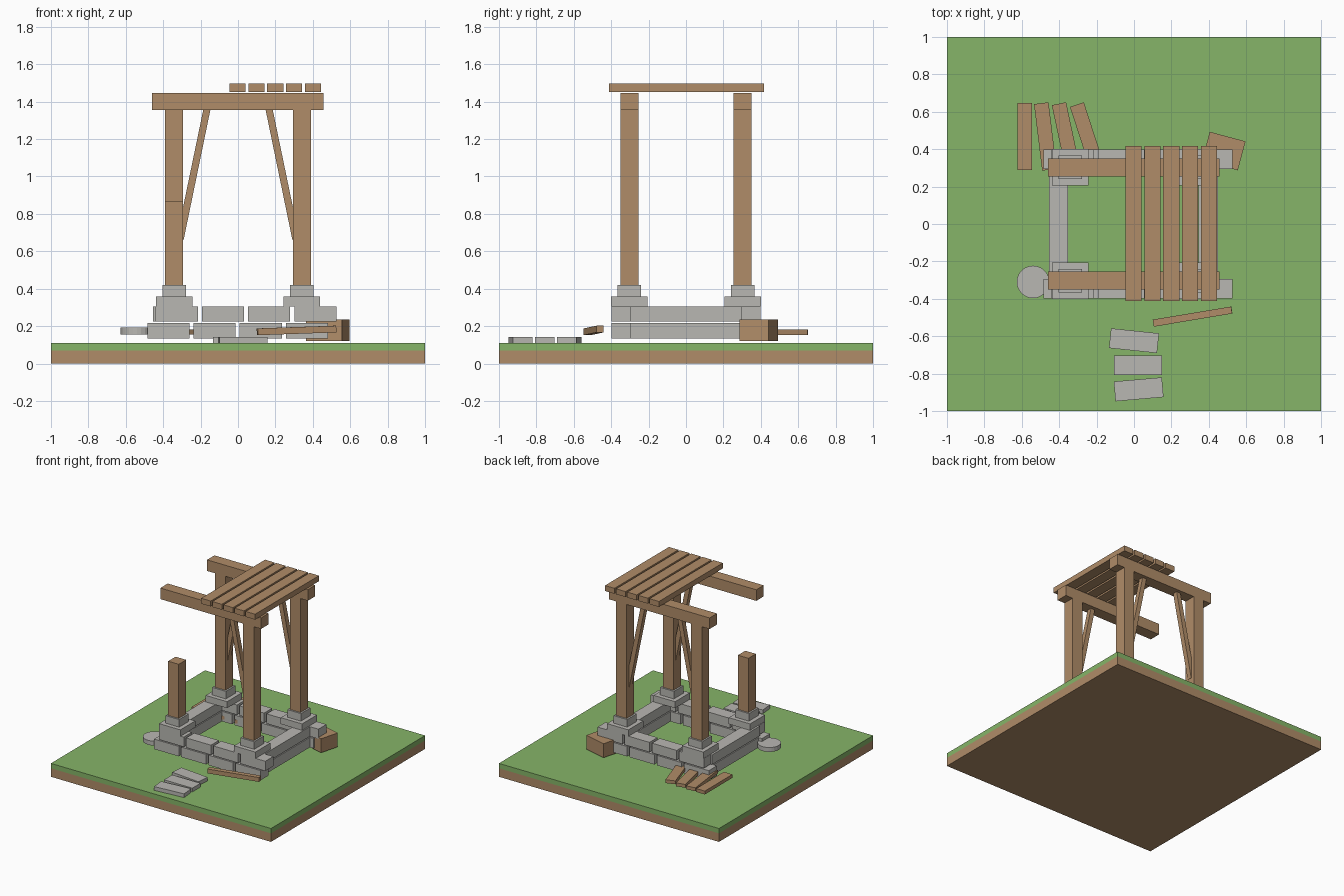
import bpy, bmesh, math
from mathutils import Matrix, Vector, Euler

if "Cube" in bpy.data.objects:
    bpy.data.objects.remove(bpy.data.objects["Cube"])


def material(name, rgb):
    m = bpy.data.materials.new(name)
    m.diffuse_color = (*rgb, 1)
    m.use_nodes = True
    m.node_tree.nodes["Principled BSDF"].inputs["Base Color"].default_value = m.diffuse_color
    return m


WOOD = material("wood", (0.434, 0.264, 0.140))
STONE = material("stone", (0.485, 0.477, 0.448))
GRASS = material("grass_green", (0.238, 0.462, 0.138))
DIRT = material("dirt_brown", (0.434, 0.264, 0.140))


def finish(name, bm, mat):
    bmesh.ops.recalc_face_normals(bm, faces=bm.faces)
    me = bpy.data.meshes.new(name)
    bm.to_mesh(me)
    bm.free()
    me.materials.append(mat)
    ob = bpy.data.objects.new(name, me)
    bpy.context.collection.objects.link(ob)
    return ob


def block(name, center, size, mat, rot=0, tilt=0):
    """Box by centre and size, turned about z and tilted along its length (degrees)."""
    bm = bmesh.new()
    bmesh.ops.create_cube(bm, size=1)
    bmesh.ops.scale(bm, vec=size, verts=bm.verts)
    r = Euler((0, math.radians(tilt), math.radians(rot))).to_matrix().to_4x4()
    bmesh.ops.transform(bm, matrix=Matrix.Translation(center) @ r, verts=bm.verts)
    return finish(name, bm, mat)


def span(name, x, y, z, mat):
    """Box by its min and max on each axis."""
    return block(name, [(a + b) / 2 for a, b in (x, y, z)],
                 [b - a for a, b in (x, y, z)], mat)


# ground slab
span("dirt_base", (-1, 1), (-1, 1), (0, 0.07), DIRT)
span("grass_top", (-1, 1), (-1, 1), (0.07, 0.11), GRASS)

# stone walls: two staggered courses, gaps between the front and back stones
for course, (start, z) in enumerate([(-0.485, (0.135, 0.217)), (-0.44, (0.225, 0.305))]):
    for label, y in (("front", -0.345), ("back", 0.345)):
        for i in range(4):
            x0 = start + i * 0.247
            span(f"{label}_wall_stone", (x0, x0 + 0.225), (y - 0.052, y + 0.052), z, STONE)
    for label, x in (("left", -0.403), ("right", 0.397)):
        span(f"{label}_wall_course", (x - 0.051, x + 0.051), (-0.31, 0.31), z, STONE)

# corner footings, posts and braces
for sx in (-1, 1):
    for sy in (-1, 1):
        x, y = sx * 0.341, sy * 0.303
        span("corner_slab", (x - 0.097, x + 0.097), (y - 0.097, y + 0.097), (0.305, 0.358), STONE)
        span("post_cap", (x - 0.062, x + 0.062), (y - 0.062, y + 0.062), (0.358, 0.42), STONE)
        broken = sx < 0 and sy < 0
        top = 0.865 if broken else 1.356
        span("broken_post" if broken else "post", (x - 0.048, x + 0.048),
             (y - 0.048, y + 0.048), (0.42, top), WOOD)
        if not broken:
            bm = bmesh.new()
            profile = [(0.147, 1.36), (0.185, 1.36), (0.33, 0.66), (0.291, 0.66)]
            face = bm.faces.new([bm.verts.new((sx * px, y - 0.02, pz)) for px, pz in profile])
            ext = bmesh.ops.extrude_face_region(bm, geom=[face])
            bmesh.ops.translate(bm, vec=(0, 0.04, 0), verts=[
                v for v in ext["geom"] if isinstance(v, bmesh.types.BMVert)])
            finish("brace", bm, WOOD)

# roof beams and remaining roof planks
for y in (-0.303, 0.303):
    span("roof_beam", (-0.46, 0.456), (y - 0.048, y + 0.048), (1.356, 1.447), WOOD)
for i in range(5):
    x0 = -0.046 + i * 0.101
    span("roof_plank", (x0, x0 + 0.086), (-0.412, 0.417), (1.452, 1.497), WOOD)

# stepping slabs in front
for x, y, rot in ((0.0, -0.624, -6), (0.022, -0.755, 0), (0.025, -0.884, 5)):
    block("path_slab", (x, y, 0.125), (0.258, 0.106, 0.032), STONE, rot)

# round stone beside the broken post
bm = bmesh.new()
bmesh.ops.create_cone(bm, cap_ends=True, segments=24, radius1=0.087, radius2=0.087, depth=0.036,
                      matrix=Matrix.Translation((-0.54, -0.31, 0.174)))
finish("round_stone", bm, STONE)

# fallen timber
block("fallen_rail", (0.313, -0.495, 0.177), (0.425, 0.038, 0.036), WOOD, 9.5, -2)
block("wood_block", (0.48, 0.39, 0.179), (0.198, 0.16, 0.115), WOOD, -15)
for x, rot in ((-0.585, 0), (-0.474, 7), (-0.364, 12), (-0.25, 18)):
    block("fallen_plank", (x, 0.468, 0.168), (0.078, 0.358, 0.028), WOOD, rot)
